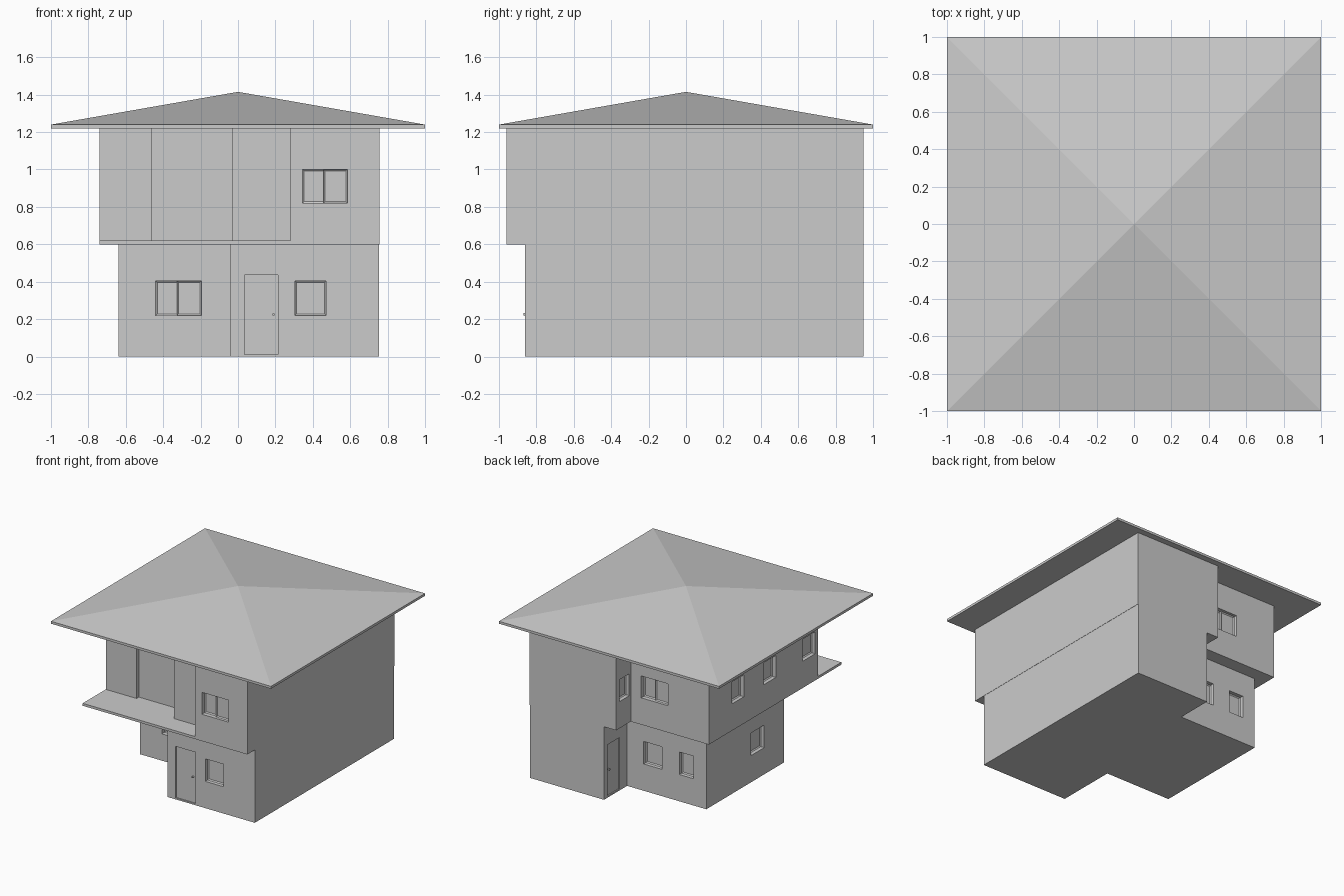
import bpy
import bmesh
from math import radians
from mathutils import Matrix

cube = bpy.data.objects.get("Cube")
if cube:
    bpy.data.objects.remove(cube, do_unlink=True)

# One plain plaster colour for the whole house
grey = bpy.data.materials.new("plain_grey")
grey.use_nodes = True
COLOUR = (0.6, 0.6, 0.6, 1)
grey.diffuse_color = COLOUR
grey.node_tree.nodes["Principled BSDF"].inputs["Base Color"].default_value = COLOUR


def finish(bm, name):
    bmesh.ops.recalc_face_normals(bm, faces=bm.faces)
    mesh = bpy.data.meshes.new(name)
    bm.to_mesh(mesh)
    bm.free()
    mesh.materials.append(grey)
    obj = bpy.data.objects.new(name, mesh)
    bpy.context.collection.objects.link(obj)
    return obj


def prism(name, outline, z0, z1):
    bm = bmesh.new()
    base = bm.faces.new([bm.verts.new((x, y, z0)) for x, y in outline])
    top = bmesh.ops.extrude_face_region(bm, geom=[base])["geom"]
    bmesh.ops.translate(bm, vec=(0, 0, z1 - z0),
                        verts=[g for g in top if isinstance(g, bmesh.types.BMVert)])
    return finish(bm, name)


def box(bm, lo, hi, frame=Matrix()):
    """Box between two corners, placed by a frame; returns its outward (-y) face."""
    size = [b - a for a, b in zip(lo, hi)]
    mid = [(a + b) / 2 for a, b in zip(lo, hi)]
    local = Matrix.Translation(mid) @ Matrix.Diagonal((*size, 1))
    verts = bmesh.ops.create_cube(bm, size=1, matrix=frame @ local)["verts"]
    out = frame.to_3x3() @ Matrix.Identity(3).col[1] * -1
    bm.normal_update()
    return next(f for f in {f for v in verts for f in v.link_faces}
                if f.normal.dot(out) > 0.9)


FACING = {"front": 0, "back": 180, "left": 90, "right": -90}  # turn about z


def wall_frame(facing, wall, a, b):
    """Frame at the middle of an opening, local -y pointing out of the wall."""
    mid = (a + b) / 2
    spot = (mid, wall, 0) if facing in ("front", "back") else (wall, mid, 0)
    return Matrix.Translation(spot) @ Matrix.Rotation(radians(FACING[facing]), 4, "Z")


def cut(body, openings):
    """Cut each opening (frame, half width, z0, z1, depth) out of a body."""
    bm = bmesh.new()
    for frame, half, z0, z1, depth in openings:
        box(bm, (-half, -0.02, z0), (half, depth, z1), frame)
    cutter = finish(bm, "opening_cutter")
    cutter.hide_render = True
    mod = body.modifiers.new("openings", "BOOLEAN")
    mod.operation, mod.solver, mod.object = "DIFFERENCE", "EXACT", cutter
    graph = bpy.context.evaluated_depsgraph_get()
    mesh = bpy.data.meshes.new_from_object(body.evaluated_get(graph))
    body.modifiers.clear()
    body.data = mesh
    bpy.data.objects.remove(cutter, do_unlink=True)


def window(name, frame, half, z0, z1):
    """One sash in a narrow window, two sliding sashes in a wide one."""
    bm = bmesh.new()
    if half > 0.1:
        sashes = [(-half, 0.008, 0.035), (-0.008, half, 0.023)]
    else:
        sashes = [(-half, half, 0.03)]
    for a, b, y in sashes:
        pane = box(bm, (a, y, z0), (b, y + 0.012, z1), frame)
        bmesh.ops.inset_individual(bm, faces=[pane], thickness=0.012, depth=-0.007)
    return finish(bm, name)


def door_handle(name, frame, u, z):
    bm = bmesh.new()
    knob = frame @ Matrix.Translation((u, 0, z)) @ Matrix.Rotation(radians(90), 4, "X")
    bmesh.ops.create_cone(bm, cap_ends=True, segments=12, radius1=0.007,
                          radius2=0.007, depth=0.016, matrix=knob)
    return finish(bm, name)


# Storeys as extruded footprints
lower = prism("lower_storey", [(-.04, -.86), (.755, -.86), (.755, .95), (.08, .95),
              (.08, .65), (-.64, .65), (-.64, -.36), (-.04, -.36)], 0, 0.6)
upper = prism("upper_storey", [(.28, -.96), (.757, -.96), (.757, .95), (-.03, .95),
              (-.03, .76), (-.74, .76), (-.74, -.66), (-.46, -.66), (-.46, -.63),
              (-.03, -.63), (-.03, -.79), (.28, -.79)], 0.6, 1.22)

# Balcony slab
prism("balcony_floor", [(-.74, -.96), (.28, -.96), (.28, -.62), (-.74, -.62)], 0.6, 0.62)

# Windows: facing, wall position, start, end along the wall
lower_windows = [("front", -.36, -.44, -.195), ("front", -.86, .305, .47),
                 ("back", .65, -.235, -.07), ("back", .65, -.525, -.395),
                 ("right", -.64, -.1, .07)]
upper_windows = [("front", -.96, .345, .585), ("back", .76, -.37, -.125),
                 ("right", -.74, .305, .46), ("right", -.74, -.11, .05),
                 ("right", -.74, -.62, -.455), ("right", -.03, .78, .905)]
# Doors: facing, wall position, start, end, handle offset
doors = [("front", -.86, .035, .215, .065), ("right", .08, .75, .905, -.055)]

for label, body, rows, z0, z1 in (("lower", lower, lower_windows, 0.22, 0.405),
                                  ("upper", upper, upper_windows, 0.82, 1.0)):
    openings = []
    for i, (facing, wall, a, b) in enumerate(rows):
        frame, half = wall_frame(facing, wall, a, b), (b - a) / 2
        openings.append((frame, half, z0, z1, 0.045))
        window(f"{label}_window_{i + 1}", frame, half, z0, z1)
    if body is lower:
        for i, (facing, wall, a, b, u) in enumerate(doors):
            frame = wall_frame(facing, wall, a, b)
            openings.append((frame, (b - a) / 2, 0.012, 0.435, 0.01))
            door_handle(f"door_handle_{i + 1}", frame, u, 0.225)
    cut(body, openings)

# Hipped roof: thin eaves slab rising to a point
bm = bmesh.new()
box(bm, (-1, -1, 1.22), (1, 1, 1.24))
top_face = max(bm.faces, key=lambda f: f.calc_center_median().z)
peak = bmesh.ops.poke(bm, faces=[top_face])["verts"][0]
peak.co.z = 1.415
finish(bm, "roof")
